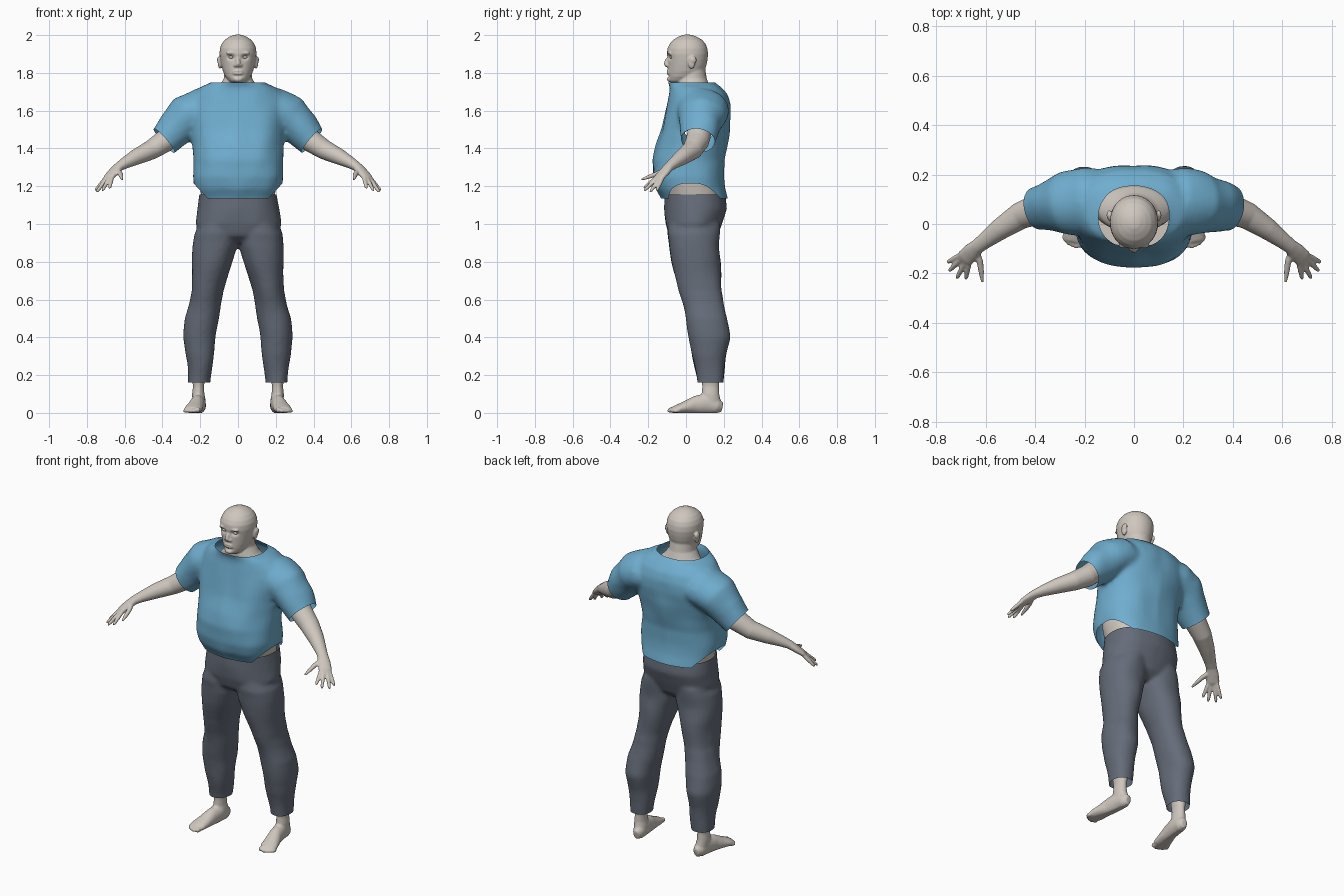
import bpy, bmesh, math
from mathutils import Vector, noise

Z = Vector((0, 0, 1))


def loft(bm, rings, n=32, p=1.0):
    """Closed skin over (centre, u, v) rings; p < 1 makes them squarer."""
    loops = []
    for c, u, v in rings:
        loop = []
        for i in range(n):
            a = 2 * math.pi * i / n
            s, t = math.cos(a), math.sin(a)
            s = math.copysign(abs(s) ** p, s)
            t = math.copysign(abs(t) ** p, t)
            loop.append(bm.verts.new(c + u * s + v * t))
        loops.append(loop)
    for a, b in zip(loops, loops[1:]):
        for i in range(n):
            j = (i + 1) % n
            bm.faces.new((a[i], a[j], b[j], b[i]))
    bm.faces.new(loops[0][::-1])
    bm.faces.new(loops[-1])


def stack(bm, rows, p=1.0):
    """Horizontal rings (z, x0, x1, y0, y1)."""
    loft(bm, [(Vector(((a + b) / 2, (c + d) / 2, z)), Vector(((b - a) / 2, 0, 0)),
               Vector((0, (d - c) / 2, 0))) for z, a, b, c, d in rows], 40, p)


def sym(rows):
    return [(z, -w, w, f, b) for z, w, f, b in rows]


def tube(bm, pts, n=20):
    """Rings (x, y, z, half width, half height) square to the path."""
    cs = [Vector(q[:3]) for q in pts]
    rings = []
    for i, q in enumerate(pts):
        t = (cs[min(i + 1, len(cs) - 1)] - cs[max(i - 1, 0)]).normalized()
        side = t.cross(Z if abs(t.z) < 0.95 else Vector((0, 1, 0))).normalized()
        rings.append((cs[i], side * q[3], side.cross(t) * q[4]))
    loft(bm, rings, n)


def ball(bm, c, r):
    vs = bmesh.ops.create_uvsphere(bm, u_segments=20, v_segments=12, radius=1)['verts']
    for v in vs:
        v.co = Vector(c) + Vector(a * b for a, b in zip(v.co, r))


def mirror(bm):
    g = bmesh.ops.duplicate(bm, geom=bm.verts[:] + bm.edges[:] + bm.faces[:])['geom']
    for e in g:
        if isinstance(e, bmesh.types.BMVert):
            e.co.x *= -1
    bmesh.ops.reverse_faces(bm, faces=[e for e in g if isinstance(e, bmesh.types.BMFace)])


def finish(name, bm, voxel, smooth, color=None, cuts=(), tweak=None):
    """Fuse the overlapping pieces, smooth, reshape, cut openings."""
    bmesh.ops.recalc_face_normals(bm, faces=bm.faces[:])
    me = bpy.data.meshes.new(name)
    bm.to_mesh(me)
    bm.free()
    ob = bpy.data.objects.new(name, me)
    bpy.context.collection.objects.link(ob)
    m = ob.modifiers.new("fuse", 'REMESH')
    m.mode, m.voxel_size = 'VOXEL', voxel
    m = ob.modifiers.new("soften", 'SMOOTH')
    m.factor, m.iterations = 0.5, smooth
    dg = bpy.context.evaluated_depsgraph_get()
    dg.update()
    me = bpy.data.meshes.new_from_object(ob.evaluated_get(dg))
    ob.modifiers.clear()
    ob.data = me
    bm = bmesh.new()
    bm.from_mesh(me)
    bm.normal_update()
    if tweak:
        for v, co in [(v, tweak(v)) for v in bm.verts]:
            v.co = co
    for co, no, xmin in cuts:
        for s in (1, -1):
            c, d = Vector((co[0] * s, co[1], co[2])), Vector((no[0] * s, no[1], no[2])).normalized()
            bmesh.ops.bisect_plane(bm, geom=bm.verts[:] + bm.edges[:] + bm.faces[:],
                                   plane_co=c, plane_no=d, dist=1e-6)
            bmesh.ops.delete(bm, geom=[v for v in bm.verts if (v.co - c).dot(d) > 1e-5
                                       and v.co.x * s > xmin], context='VERTS')
    for f in bm.faces:
        f.smooth = True
    bm.to_mesh(me)
    bm.free()
    if color:
        mat = bpy.data.materials.new(name)
        mat.diffuse_color = color
        me.materials.append(mat)
    return ob


def folds(v):
    q = Vector((abs(v.co.x) * 8 + v.co.x, v.co.y * 8, v.co.z * 6))
    return v.co + v.normal * noise.noise(q) * 0.009


SKIN, BLUE, GREY = (0.62, 0.57, 0.52, 1), (0.16, 0.42, 0.62, 1), (0.13, 0.15, 0.19, 1)

# Shirt: torso plus short sleeves, cut open at hem, sleeves and neck
bm = bmesh.new()
tube(bm, [(.12, .085, 1.60, .13, .10), (.20, .09, 1.605, .14, .115), (.27, .085, 1.57, .13, .113),
          (.335, .075, 1.505, .108, .1), (.39, .065, 1.44, .088, .082), (.45, .055, 1.38, .08, .075)])
mirror(bm)
stack(bm, sym([(1.08, .22, -.11, .225), (1.135, .225, -.13, .223), (1.19, .235, -.163, .212),
               (1.25, .243, -.178, .206), (1.34, .238, -.178, .203), (1.42, .238, -.158, .217),
               (1.50, .25, -.133, .233), (1.58, .265, -.112, .238), (1.64, .265, -.098, .234),
               (1.69, .24, -.09, .218), (1.725, .20, -.088, .185), (1.752, .13, -.102, .142),
               (1.79, .11, -.105, .13)]), .86)
finish("shirt", bm, .013, 5, BLUE, [
    ((0, 0, 1.135), (0, 0, -1), -9), ((.16, 0, 1.135), (.085, 0, -.08), -9),
    ((0, 0, 1.75), (0, 0, 1), -9), ((.39, .065, 1.44), (.75, -.15, -.64), .3)], folds)

# Trousers: two legs fused to the hips
bm = bmesh.new()
stack(bm, [(.08, .15, .26, .065, .19), (.16, .148, .263, .06, .193), (.3, .13, .278, .035, .213),
           (.4, .115, .284, .018, .232), (.5, .1, .28, -.002, .22), (.58, .093, .256, -.018, .2),
           (.65, .08, .242, -.035, .188), (.72, .058, .243, -.052, .185), (.8, .032, .244, -.073, .182),
           (.88, .004, .24, -.09, .176), (.95, .002, .232, -.1, .18), (1.0, .01, .21, -.09, .18)], .92)
mirror(bm)
stack(bm, sym([(.9, .1, -.04, .12), (.94, .2, -.09, .165), (1.0, .228, -.107, .188),
               (1.08, .216, -.113, .216), (1.155, .204, -.113, .212), (1.22, .2, -.11, .205)]), .88)
finish("trousers", bm, .012, 4, GREY,
       [((0, 0, 1.155), (0, 0, 1), -9), ((0, 0, .16), (0, 0, -1), -9)], folds)

# Waist: strip of skin between shirt and trousers
bm = bmesh.new()
stack(bm, sym([(1.1, .19, -.1, .195), (1.155, .196, -.108, .2), (1.22, .207, -.125, .19),
               (1.3, .205, -.13, .18)]), .9)
finish("waist", bm, .015, 2, SKIN)

# Head with neck, ears, nose, brow, lips and chin
bm = bmesh.new()
stack(bm, sym([(1.62, .17, -.03, .17), (1.69, .14, -.04, .15), (1.73, .1, -.05, .125),
               (1.77, .075, -.045, .11), (1.83, .07, -.03, .1)]))
stack(bm, sym([(1.748, .03, -.08, .0), (1.757, .048, -.092, .04), (1.78, .067, -.096, .075),
               (1.81, .08, -.096, .098), (1.84, .088, -.096, .108), (1.87, .094, -.097, .114),
               (1.9, .098, -.101, .117), (1.93, .096, -.098, .113), (1.955, .086, -.086, .103),
               (1.975, .07, -.068, .085), (1.99, .048, -.043, .06), (2.0, .025, -.02, .035),
               (2.003, .008, -.005, .015)]), .97)
tube(bm, [(0, -.09, 1.90, .008, .008), (0, -.1, 1.87, .01, .011), (0, -.104, 1.848, .014, .015),
          (0, -.098, 1.834, .012, .01)])
ball(bm, (0, -.094, 1.803), (.028, .011, .013))
ball(bm, (0, -.088, 1.766), (.024, .013, .014))
for s in (1, -1):
    ball(bm, (s * .014, -.098, 1.84), (.009, .01, .008))
    ball(bm, (s * .036, -.088, 1.905), (.028, .012, .008))
    ball(bm, (s * .096, .03, 1.855), (.011, .02, .034))
    ball(bm, (s * .1, .036, 1.868), (.011, .02, .02))


def face(v):
    c = v.co.copy()
    if c.y < -.03:
        c.y += .016 * math.exp(-((abs(c.x) - .036) / .017) ** 2 - ((c.z - 1.883) / .012) ** 2)
        c.y += .006 * math.exp(-(c.x / .026) ** 4 - ((c.z - 1.803) / .004) ** 2)
        c.y += .006 * math.exp(-(c.x / .03) ** 2 - ((c.z - 1.783) / .007) ** 2)
    return c


finish("head", bm, .005, 4, SKIN, tweak=face)

# Eyes
bm = bmesh.new()
ball(bm, (.036, -.073, 1.883), (.014, .014, .009))
mirror(bm)
finish("eyes", bm, .003, 1, SKIN)

# Arms with hands
bm = bmesh.new()
tube(bm, [(.28, .085, 1.54, .065, .065), (.39, .06, 1.437, .063, .06), (.46, .033, 1.392, .055, .052),
          (.54, -.02, 1.354, .044, .042), (.6, -.065, 1.322, .034, .03), (.632, -.09, 1.302, .03, .024),
          (.657, -.113, 1.277, .036, .021), (.682, -.138, 1.25, .037, .017), (.694, -.15, 1.238, .03, .01)])
for a, b in (((.7, -.125, 1.243), (.755, -.155, 1.178)), ((.695, -.138, 1.242), (.748, -.19, 1.17)),
             ((.682, -.152, 1.243), (.717, -.22, 1.178)), ((.667, -.155, 1.248), (.68, -.222, 1.19))):
    a, b = Vector(a), Vector(b)
    tube(bm, [(*(a + (b - a) * t), r, r) for t, r in
              ((-.25, .01), (0, .0115), (.5, .011), (.9, .009), (1.03, .004))], 12)
tube(bm, [(.642, -.1, 1.287, .014, .014), (.624, -.15, 1.268, .014, .013),
          (.618, -.19, 1.252, .012, .011), (.613, -.236, 1.235, .006, .006)], 12)
mirror(bm)
finish("arms", bm, .005, 4, SKIN)

# Bare feet with ankles and toes
bm = bmesh.new()
stack(bm, [(.03, .172, .238, .08, .185), (.07, .172, .242, .08, .182), (.1, .178, .243, .083, .176),
           (.14, .18, .238, .086, .174), (.2, .172, .246, .08, .182), (.26, .165, .255, .075, .19)])
tube(bm, [(.2, .192, .03, .018, .026), (.203, .165, .036, .034, .04), (.208, .11, .05, .038, .055),
          (.217, .05, .042, .039, .048), (.228, 0, .03, .045, .034), (.237, -.04, .021, .049, .025),
          (.243, -.07, .015, .042, .017)])
for i, (x, y) in enumerate(((.213, -.078), (.233, -.082), (.25, -.075), (.266, -.066), (.279, -.053))):
    r = .015 if i == 0 else .011
    ball(bm, (x, y, r), (r, .02, r))
mirror(bm)


def sole(v):
    return Vector((v.co.x, v.co.y, max(v.co.z, 0)))


finish("feet", bm, .006, 4, SKIN, tweak=sole)
